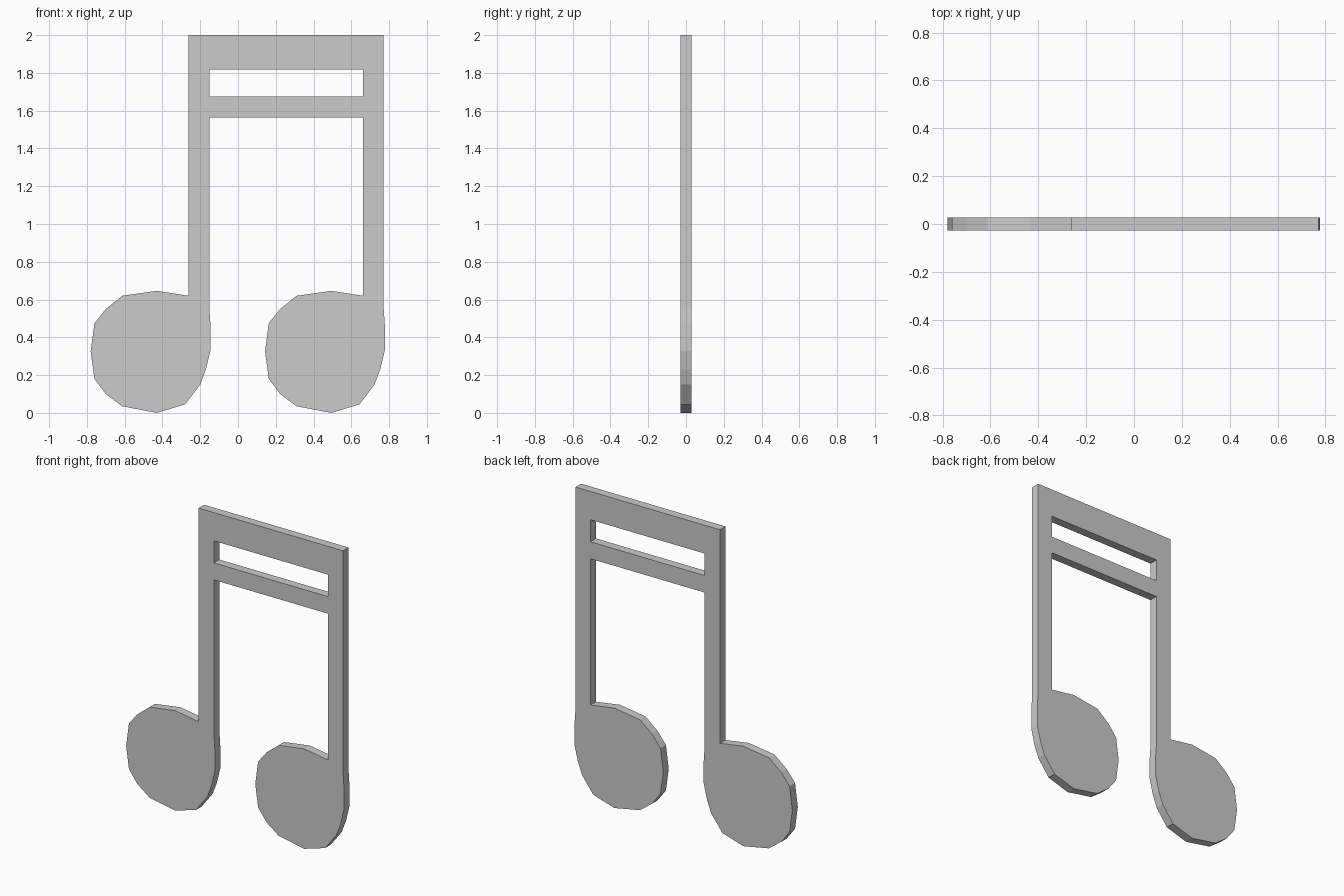
import bpy, bmesh

if "Cube" in bpy.data.objects:
    bpy.data.objects.remove(bpy.data.objects["Cube"])

HALF = 0.028          # half the plate thickness
STEP = 0.923          # distance between the two notes

# Note head profile, from the stem's left side round to its right side (x, z)
HEAD = [(-0.262, 0.62), (-0.43, 0.646), (-0.613, 0.62), (-0.70, 0.55),
        (-0.76, 0.475), (-0.78, 0.325), (-0.76, 0.18), (-0.70, 0.10),
        (-0.613, 0.035), (-0.43, 0.0), (-0.28, 0.045), (-0.20, 0.15),
        (-0.17, 0.23), (-0.146, 0.33), (-0.146, 0.47), (-0.152, 0.56)]


def add_loop(bm, points):
    verts = [bm.verts.new((x, -HALF, z)) for x, z in points]
    return [bm.edges.new((a, b)) for a, b in zip(verts, verts[1:] + verts[:1])]


# Outer outline: left head, gap between stems, right head, beam top
in_l, in_r = -0.152, 0.663
right_head = [(x + STEP, z) for x, z in HEAD]
right_head[0] = (in_r, 0.62)
outline = (HEAD + [(in_l, 1.565), (in_r, 1.565)] + right_head
           + [(0.771, 2.0), (-0.262, 2.0)])

# Slot between the two beams
slot = [(in_l, 1.675), (in_r, 1.675), (in_r, 1.817), (in_l, 1.817)]

# Fill the flat shape, then extrude it into a plate
bm = bmesh.new()
edges = add_loop(bm, outline) + add_loop(bm, slot)
bmesh.ops.triangle_fill(bm, use_beauty=True, edges=edges, normal=(0, -1, 0))
ext = bmesh.ops.extrude_face_region(bm, geom=bm.faces[:])
moved = [g for g in ext["geom"] if isinstance(g, bmesh.types.BMVert)]
bmesh.ops.translate(bm, verts=moved, vec=(0, 2 * HALF, 0))
bmesh.ops.recalc_face_normals(bm, faces=bm.faces[:])

mesh = bpy.data.meshes.new("beamed_notes")
bm.to_mesh(mesh)
bm.free()
bpy.context.collection.objects.link(bpy.data.objects.new("beamed_notes", mesh))
